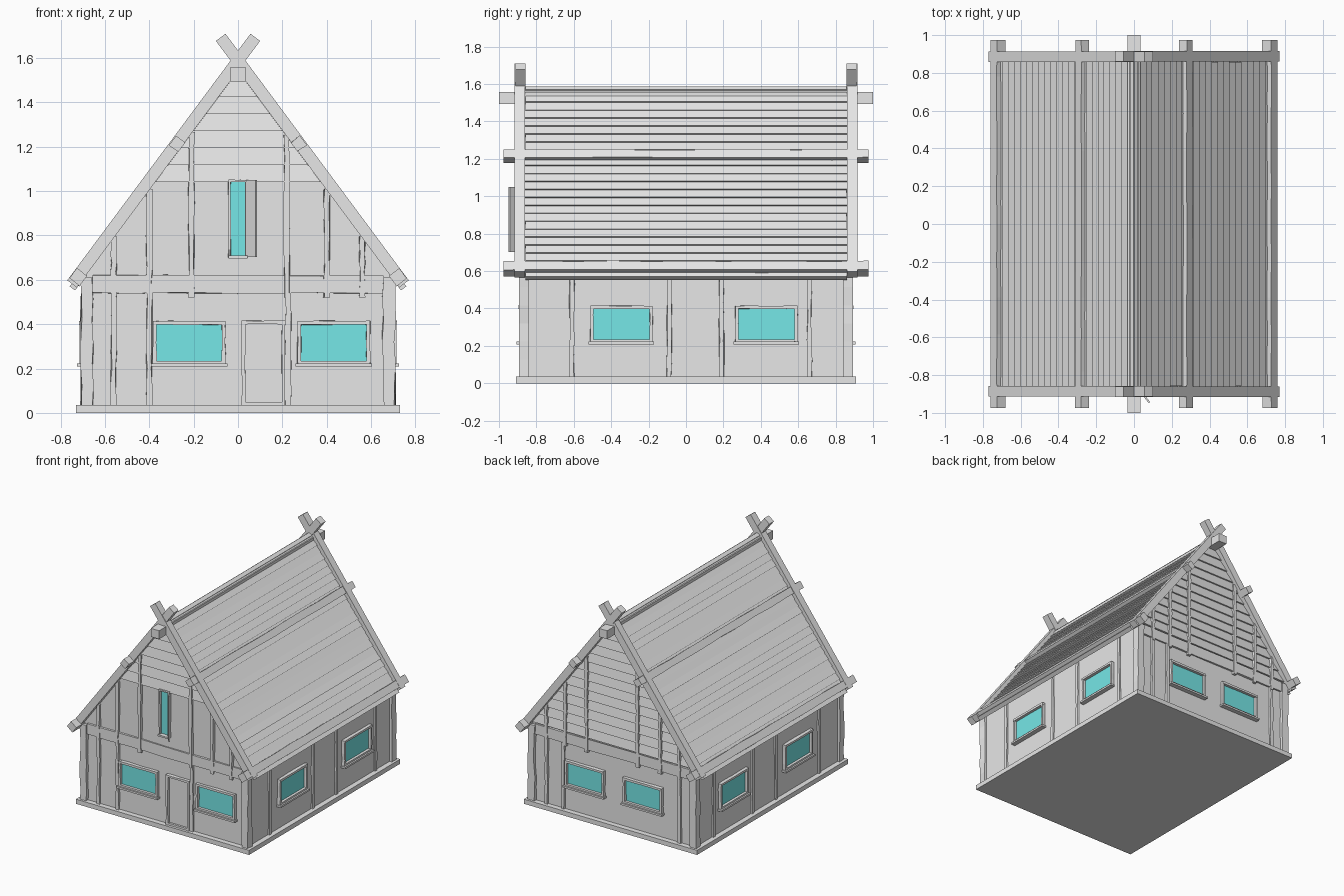
import bpy, bmesh, random
from mathutils import Vector

random.seed(4)
if "Cube" in bpy.data.objects:
    bpy.data.objects.remove(bpy.data.objects["Cube"])


def material(name, rgb):
    m = bpy.data.materials.new(name)
    m.use_nodes = True
    m.diffuse_color = (*rgb, 1)
    m.node_tree.nodes["Principled BSDF"].inputs["Base Color"].default_value = (*rgb, 1)
    return m


WOOD = material("weathered_grey", (0.8, 0.8, 0.8))
GLASS = material("cyan_glass", (0.22, 0.98, 0.98))

WALL_X, WALL_Y = 0.69, 0.87
APEX, PITCH = 1.588, 1.346       # roof line: z = APEX - PITCH * |x|
FACE = 0.0275                    # half width of the verge boards


def roof_z(x):
    return APEX - PITCH * abs(x)


def inner_x(z):
    return (APEX - 0.046 - z) / PITCH


def finish(name, bm, mat):
    bmesh.ops.recalc_face_normals(bm, faces=bm.faces)
    mesh = bpy.data.meshes.new(name)
    bm.to_mesh(mesh)
    bm.free()
    mesh.materials.append(mat)
    ob = bpy.data.objects.new(name, mesh)
    bpy.context.collection.objects.link(ob)
    return ob


def hull(name, points, mat=WOOD):
    bm = bmesh.new()
    verts = [bm.verts.new(p) for p in points]
    bmesh.ops.convex_hull(bm, input=verts)
    bmesh.ops.dissolve_limit(bm, angle_limit=0.01, verts=bm.verts, edges=bm.edges)
    return finish(name, bm, mat)


def beam(name, a, b, width, depth, out, mat=WOOD, segs=1, wobble=0.0):
    """Square timber from a to b; depth is measured along out, width across it."""
    a, b, out = Vector(a), Vector(b), Vector(out).normalized()
    side = (b - a).cross(out).normalized()
    bm = bmesh.new()
    rings = []
    for i in range(segs + 1):
        centre = a.lerp(b, i / segs)
        ring = []
        for u, v in ((-1, -1), (1, -1), (1, 1), (-1, 1)):
            shift = side * random.uniform(-wobble, wobble)
            ring.append(bm.verts.new(centre + side * u * width / 2 + out * v * depth / 2 + shift))
        rings.append(ring)
    for r, s in zip(rings, rings[1:]):
        for k in range(4):
            bm.faces.new((r[k], r[(k + 1) % 4], s[(k + 1) % 4], s[k]))
    bm.faces.new(rings[0])
    bm.faces.new(rings[-1])
    return finish(name, bm, mat)


# Wall frames: s runs along the wall, d goes outward from it
NORMALS = {"front": Vector((0, -1, 0)), "back": Vector((0, 1, 0)),
           "left": Vector((1, 0, 0)), "right": Vector((-1, 0, 0))}


def on_wall(wall, s, z, d=0.0):
    n = NORMALS[wall]
    if n.x:
        return Vector((n.x * (WALL_X + d), s, z))
    return Vector((s, n.y * (WALL_Y + d), z))


def strip(name, wall, s0, z0, s1, z1, width, depth, segs=1, wobble=0.0, mat=WOOD):
    return beam(name, on_wall(wall, s0, z0, depth / 2), on_wall(wall, s1, z1, depth / 2),
                width, depth, NORMALS[wall], mat, segs, wobble)


def framed(name, wall, s, z0, z1, width, bar=0.016, glass=True, sill=True):
    h = width / 2
    zc = (z0 + z1) / 2
    strip(name + ("_glass" if glass else "_panel"), wall, s, z0, s, z1, width, 0.004,
          mat=GLASS if glass else WOOD)
    for e in (-1, 1):
        x = s + e * (h + bar / 2)
        strip(name + "_jamb", wall, x, z0 - bar, x, z1 + bar, bar, 0.024, 4, 0.002)
    strip(name + "_head", wall, s - h - bar, z1 + bar / 2, s + h + bar, z1 + bar / 2, bar, 0.026, 4, 0.002)
    if sill:
        strip(name + "_rail", wall, s - h, z0 - bar / 2, s + h, z0 - bar / 2, bar, 0.024)
        strip(name + "_sill", wall, s - h - 0.025, z0 - 0.02, s + h + 0.025, z0 - 0.02, 0.014, 0.036)


# Plinth and wall body
beam("plinth", (0, -0.91, 0.0175), (0, 0.91, 0.0175), 1.46, 0.035, (0, 0, 1))
profile = [(-WALL_X, 0.03), (WALL_X, 0.03), (WALL_X, roof_z(WALL_X) - 0.04),
           (0, APEX - 0.05), (-WALL_X, roof_z(WALL_X) - 0.04)]
hull("walls", [(x, y, z) for x, z in profile for y in (-WALL_Y, WALL_Y)])

# Corner posts
for sx in (-1, 1):
    for sy in (-1, 1):
        beam("corner_post", (sx * 0.681, sy * 0.866, 0.03), (sx * 0.681, sy * 0.866, 0.61),
             0.054, 0.054, (0, 1, 0), WOOD, 6, 0.005)

# Gable timbers and weatherboards
for wall, boards_from, low_posts in (("front", 1.04, (-0.56, -0.4, 0.225)),
                                     ("back", 0.63, (-0.56, 0.42, 0.56))):
    strip("gable_rail", wall, -0.655, 0.58, 0.655, 0.58, 0.08, 0.014, 8, 0.003)
    for x in (-0.56, -0.4, -0.21, 0.22, 0.4, 0.56):
        strip("gable_post", wall, x, 0.52, x, roof_z(x) - 0.04, 0.024, 0.02, 7, 0.004)
    for x in low_posts:
        strip("lower_post", wall, x, 0.03, x, 0.54, 0.024, 0.016, 6, 0.004)
    count = round((1.5 - boards_from) / 0.075)
    step = (1.5 - boards_from) / count
    for i in range(count):
        z0 = boards_from + i * step
        z1 = z0 + step
        pts = [on_wall(wall, e * inner_x(z), z, d) for e in (-1, 1)
               for z, d in ((z0, -0.005), (z0, 0.014), (z1, 0.002), (z1, -0.005))]
        hull("gable_board", pts)

# Side wall posts
for wall in ("left", "right"):
    for y in (-0.61, -0.09, 0.19, 0.66):
        strip("side_post", wall, y, 0.03, y, 0.63, 0.024, 0.012, 6, 0.004)
    for y in (-0.345, 0.43):
        framed("side_window", wall, y, 0.235, 0.398, 0.30)

# Gable end windows and door
for wall, spots in (("front", (-0.22, 0.432)), ("back", (0.235, -0.255))):
    for x in spots:
        framed("window", wall, x, 0.235, 0.398, 0.295)
framed("door", "front", 0.115, 0.05, 0.4, 0.165, glass=False, sill=False)
strip("door_step", "front", 0.03, 0.042, 0.2, 0.042, 0.016, 0.02)

# Tall attic window with an open shutter
framed("attic_window", "front", 0, 0.71, 1.04, 0.066, bar=0.01, sill=False)
strip("attic_sill", "front", -0.043, 0.703, 0.043, 0.703, 0.012, 0.035)
beam("attic_shutter", (0.06, -0.918, 0.702), (0.06, -0.918, 1.05), 0.07, 0.01, (0.75, 0.6, 0))

# Lapped roof boards on both slopes
COUNT, EAVE = 24, 0.757
for sx in (-1, 1):
    normal = Vector((sx * PITCH, 0, 1)).normalized()
    for i in range(COUNT):
        x0, x1 = EAVE * i / COUNT, EAVE * (i + 1) / COUNT
        lift = random.uniform(0.002, 0.005)
        reach = [0.865 - random.uniform(0, 0.008) for _ in range(2)]
        pts = []
        for y in (-reach[0], reach[1]):
            for x, top in ((x0, -0.004), (x1, lift)):
                p = Vector((sx * x, y, roof_z(x)))
                pts += [p + normal * top, p - normal * 0.028]
        hull("roof_board", pts)

    # Purlin and eave beam lying along the slope
    for name, x, size in (("purlin", 0.274, 0.052), ("eave_beam", 0.72, 0.058)):
        z = roof_z(x) - 0.006
        beam(name, (sx * x, -0.975, z), (sx * x, 0.975, z), size, size, normal, WOOD, 10, 0.003)

    # Verge boards that cross above the ridge
    for sy in (-1, 1):
        y = sy * (0.887 + 0.002 * sx)
        tip = -0.078
        beam("verge_board", (sx * 0.748, y, roof_z(0.748)), (sx * tip, y, APEX - PITCH * tip),
             2 * FACE, 0.054, normal)

# Ridge beam
beam("ridge_beam", (0, -1, 1.525), (0, 1, 1.525), 0.07, 0.064, (0, 0, 1))
